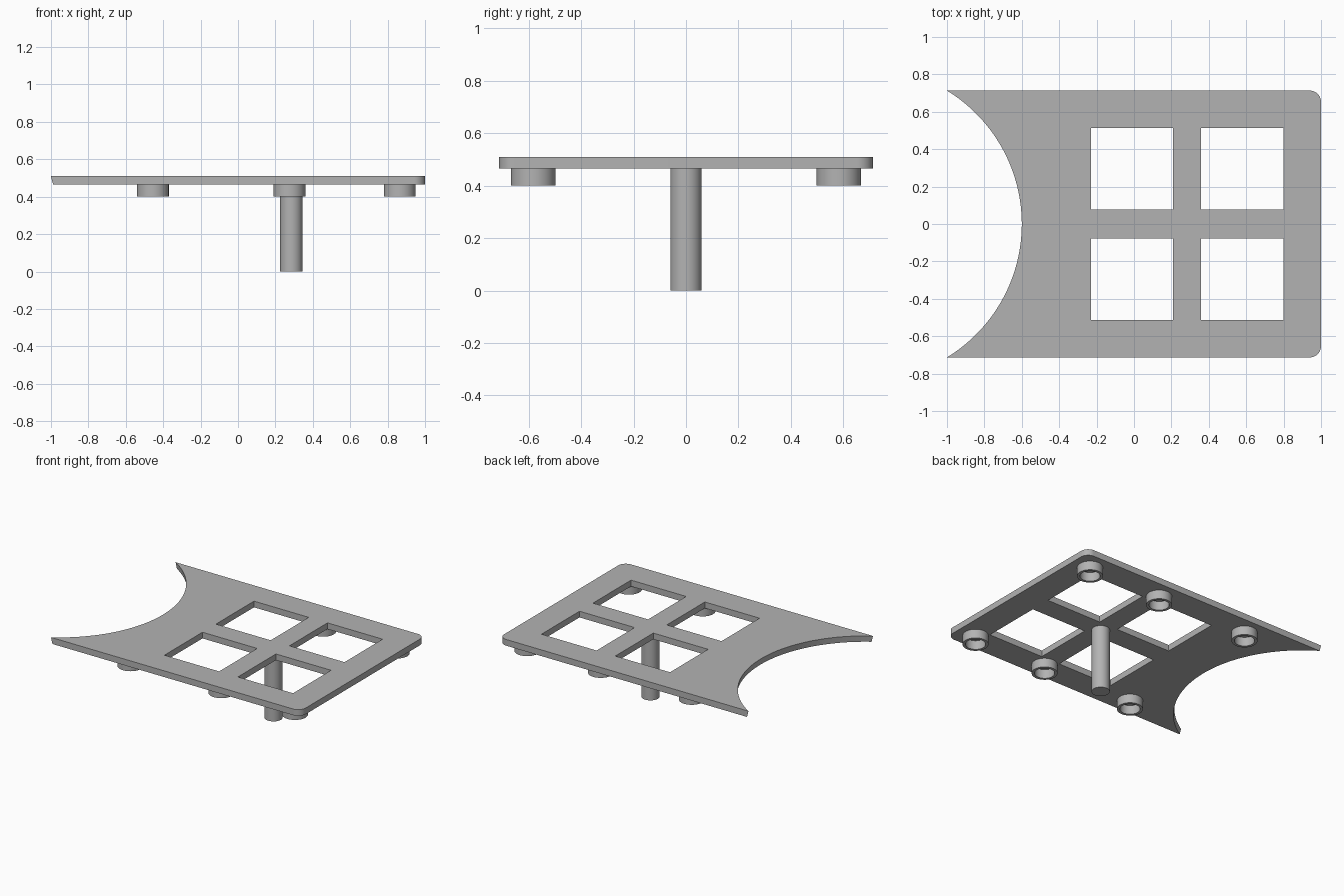
import bpy, bmesh, math

if "Cube" in bpy.data.objects:
    bpy.data.objects.remove(bpy.data.objects["Cube"])

TOP, UNDER, FOOT = 0.51, 0.465, 0.40
HALF_Y = 0.713

grey = bpy.data.materials.new("grey")
grey.diffuse_color = (0.45, 0.45, 0.45, 1)
grey.use_nodes = True
grey.node_tree.nodes["Principled BSDF"].inputs["Base Color"].default_value = grey.diffuse_color


def finish(name, bm, smooth=True):
    bmesh.ops.recalc_face_normals(bm, faces=bm.faces)
    mesh = bpy.data.meshes.new(name)
    bm.to_mesh(mesh)
    bm.free()
    mesh.materials.append(grey)
    obj = bpy.data.objects.new(name, mesh)
    bpy.context.collection.objects.link(obj)
    if smooth:
        shade(obj)
    return obj


def shade(obj):
    bpy.ops.object.select_all(action='DESELECT')
    obj.select_set(True)
    bpy.context.view_layer.objects.active = obj
    bpy.ops.object.shade_smooth_by_angle(angle=math.radians(30))


def prism(name, outline, z0, z1, smooth=True):
    bm = bmesh.new()
    face = bm.faces.new([bm.verts.new((x, y, z0)) for x, y in outline])
    ext = bmesh.ops.extrude_face_region(bm, geom=[face])
    for v in ext["geom"]:
        if isinstance(v, bmesh.types.BMVert):
            v.co.z = z1
    return finish(name, bm, smooth)


def lathe(name, profile, x, y, steps=48):
    """Spin a closed (radius, z) profile around a vertical axis at x, y."""
    bm = bmesh.new()
    rings = []
    for i in range(steps):
        a = math.tau * i / steps
        rings.append([bm.verts.new((x + r * math.cos(a), y + r * math.sin(a), z))
                      for r, z in profile])
    n = len(profile)
    for i in range(steps):
        a, b = rings[i], rings[(i + 1) % steps]
        for j in range(n):
            k = (j + 1) % n
            bm.faces.new((a[j], b[j], b[k], a[k]))
    return finish(name, bm)


def cut(target, cutter):
    bpy.context.view_layer.objects.active = target
    mod = target.modifiers.new("cut", 'BOOLEAN')
    mod.operation, mod.solver, mod.object = 'DIFFERENCE', 'EXACT', cutter
    bpy.ops.object.modifier_apply(modifier=mod.name)
    bpy.data.objects.remove(cutter)


# Plate with two rounded corners at the +x end
R = 0.06
outline = [(-1.1, -HALF_Y)]
for cy, start in ((-HALF_Y + R, -90), (HALF_Y - R, 0)):
    for i in range(13):
        a = math.radians(start + 90 * i / 12)
        outline.append((1 - R + R * math.cos(a), cy + R * math.sin(a)))
outline.append((-1.1, HALF_Y))
plate = prism("plate", outline, UNDER, TOP, smooth=False)

# Four square windows
for x0, x1 in ((-0.231, 0.208), (0.358, 0.80)):
    for y0, y1 in ((0.077, 0.513), (-0.513, -0.077)):
        cut(plate, prism("window_cutter",
                         [(x0, y0), (x1, y0), (x1, y1), (x0, y1)], 0.4, 0.6, False))

# Slightly conical round bite at the -x end
bite = (0.4 ** 2 + HALF_Y ** 2) / 0.8
slope = 0.006 / (TOP - UNDER)
bm = bmesh.new()
bmesh.ops.create_cone(bm, cap_ends=True, segments=256, depth=0.2,
                      radius1=bite + slope * 0.1, radius2=bite - slope * 0.1)
bmesh.ops.translate(bm, verts=bm.verts, vec=(-0.6 - bite, 0, TOP))
cut(plate, finish("bite_cutter", bm, False))
shade(plate)

# Six hollow feet under the long edges
for x in (-0.455, 0.275, 0.865):
    for y in (-0.583, 0.583):
        lathe("foot_ring", [(0.066, FOOT), (0.085, FOOT),
                            (0.085, UNDER), (0.066, UNDER)], x, y)

# Central post
bm = bmesh.new()
bmesh.ops.create_cone(bm, cap_ends=True, segments=48, depth=UNDER,
                      radius1=0.06, radius2=0.06)
bmesh.ops.translate(bm, verts=bm.verts, vec=(0.285, 0, UNDER / 2))
finish("post", bm)
